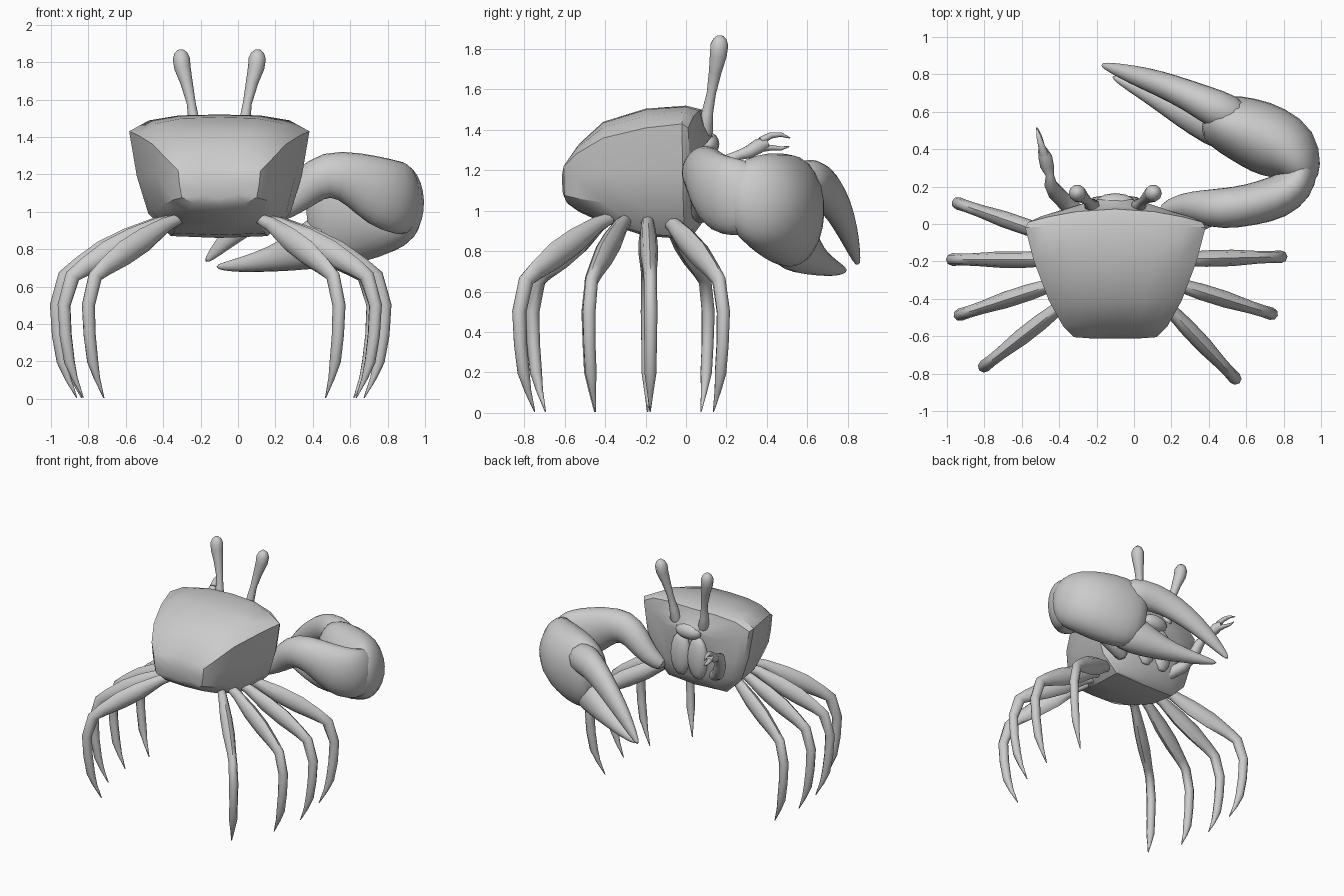
import bpy, bmesh
from math import sin, cos, pi
from mathutils import Vector

CX = -0.1  # body centre line


def finish(name, bm, subsurf=0, angle=0.7):
    bmesh.ops.recalc_face_normals(bm, faces=bm.faces)
    mesh = bpy.data.meshes.new(name)
    bm.to_mesh(mesh)
    bm.free()
    ob = bpy.data.objects.new(name, mesh)
    bpy.context.collection.objects.link(ob)
    bpy.ops.object.select_all(action='DESELECT')
    ob.select_set(True)
    bpy.context.view_layer.objects.active = ob
    bpy.ops.object.shade_smooth_by_angle(angle=angle)
    if subsurf:
        mod = ob.modifiers.new("smooth", 'SUBSURF')
        mod.levels = mod.render_levels = subsurf
    return ob


def loft(name, rings, subsurf=0, angle=0.7):
    """Skin a list of closed rings and cap both ends."""
    bm = bmesh.new()
    vr = [[bm.verts.new(p) for p in ring] for ring in rings]
    n = len(vr[0])
    for a, b in zip(vr, vr[1:]):
        for i in range(n):
            j = (i + 1) % n
            bm.faces.new((a[i], a[j], b[j], b[i]))
    bm.faces.new(vr[0])
    bm.faces.new(vr[-1])
    return finish(name, bm, subsurf, angle)


def tube(name, stations, ref, sides=8, subsurf=0):
    """Stations are (x, y, z, radius along ref, radius across ref)."""
    pts = [Vector(s[:3]) for s in stations]
    rings = []
    for i, s in enumerate(stations):
        t = (pts[min(i + 1, len(pts) - 1)] - pts[max(i - 1, 0)]).normalized()
        u = (Vector(ref) - t * t.dot(Vector(ref))).normalized()
        v = t.cross(u)
        rings.append([pts[i] + u * s[3] * cos(2 * pi * k / sides) + v * s[4] * sin(2 * pi * k / sides)
                      for k in range(sides)])
    return loft(name, rings, subsurf, angle=1.0)


def ball(name, loc, size):
    bm = bmesh.new()
    bmesh.ops.create_uvsphere(bm, u_segments=12, v_segments=8, radius=1)
    for v in bm.verts:
        v.co = Vector([v.co[i] * size[i] + loc[i] for i in range(3)])
    return finish(name, bm, angle=1.0)


# shell: sections along y
# (y, top z, edge z, bottom z, edge half width, lower half width, backward bow of the sides)
sections = [(-0.603, 1.19, 1.18, 1.07, 0.11, 0.10, 0.01), (-0.585, 1.24, 1.22, 1.035, 0.22, 0.20, 0.02),
            (-0.53, 1.33, 1.28, 0.995, 0.28, 0.25, 0.015), (-0.41, 1.44, 1.36, 0.94, 0.355, 0.30, 0),
            (-0.20, 1.505, 1.41, 0.875, 0.435, 0.36, 0), (0.0, 1.52, 1.43, 0.86, 0.482, 0.38, 0.02),
            (0.08, 1.50, 1.41, 0.87, 0.465, 0.36, 0.07), (0.10, 1.42, 1.36, 0.90, 0.40, 0.31, 0.06),
            (0.14, 1.37, 1.31, 0.98, 0.25, 0.21, 0.06)]
rings = []
for y, zt, ze, zb, w, wb, bow in sections:
    h = zt - zb
    half = [(0, zt), (0.45 * w, zt - 0.005), (0.78 * w, zt - 0.35 * (zt - ze)), (w, ze),
            (0.4 * wb + 0.6 * w, zb + 0.5 * h), (wb, zb + 0.2 * h), (0.68 * wb, zb + 0.01), (0, zb)]
    full = half + [(-x, z) for x, z in half[-2:0:-1]]
    rings.append([(CX + x, y - bow * (x / w) ** 2 - 0.06 * (y > 0) * max(0, 1.1 - z) / 0.24, z)
                  for x, z in full])
loft("shell", rings, angle=0.6)

# brow and mouth plates on the face
ball("brow", (CX, 0.11, 1.33), (0.11, 0.055, 0.06))
for s in (-1, 1):
    ball("mouth_plate", (CX + s * 0.075, 0.10, 1.13), (0.085, 0.05, 0.17))

# eyes on stalks
for s in (-1, 1):
    tube("eye_stalk", [(CX + s * x, y, z, r, r) for x, y, z, r in [
        (0.11, 0.08, 1.35, 0.03), (0.125, 0.095, 1.40, 0.042), (0.135, 0.105, 1.48, 0.03),
        (0.15, 0.125, 1.58, 0.024), (0.175, 0.145, 1.69, 0.033), (0.197, 0.16, 1.77, 0.044),
        (0.203, 0.165, 1.82, 0.046), (0.205, 0.168, 1.85, 0.034), (0.205, 0.168, 1.868, 0.012)]],
         (1, 0, 0), sides=10)

# walking legs: hip and farthest point seen from above
legs = [((-0.36, -0.09), (-0.94, 0.11)), ((-0.37, -0.19), (-0.97, -0.19)),
        ((-0.36, -0.30), (-0.93, -0.485)), ((-0.34, -0.40), (-0.80, -0.76)),
        ((0.16, -0.09), (0.72, 0.185)), ((0.17, -0.19), (0.785, -0.175)),
        ((0.16, -0.30), (0.735, -0.48)), ((0.14, -0.40), (0.54, -0.825))]
# fraction outward, z, side radius, vertical radius
leg_shape = [(-0.05, 0.96, 0.03, 0.03), (0.10, 0.93, 0.034, 0.042), (0.35, 0.85, 0.044, 0.066),
             (0.58, 0.78, 0.044, 0.068), (0.80, 0.705, 0.034, 0.05), (0.92, 0.655, 0.032, 0.042),
             (1.0, 0.50, 0.034, 0.036), (0.985, 0.34, 0.031, 0.034), (0.95, 0.20, 0.03, 0.03),
             (0.90, 0.11, 0.017, 0.017), (0.82, 0.005, 0.003, 0.003)]
for hip, out in legs:
    a, b = Vector(hip), Vector(out)
    d = b - a
    tube("walking_leg", [(*(a + d * f), z, rs, rv) for f, z, rs, rv in leg_shape], (-d.y, d.x, 0))

# large claw: arm, palm, fixed finger, moving finger
UP = (0, 0, 1)
tube("large_claw_arm", [(0.14, 0.06, 0.96, 0.05, 0.05), (0.26, 0.10, 1.03, 0.075, 0.07),
                        (0.36, 0.09, 1.13, 0.11, 0.095), (0.47, 0.08, 1.21, 0.13, 0.115),
                        (0.62, 0.10, 1.18, 0.15, 0.115), (0.77, 0.14, 1.10, 0.20, 0.125),
                        (0.87, 0.21, 1.07, 0.205, 0.11), (0.89, 0.29, 1.06, 0.19, 0.10),
                        (0.88, 0.36, 1.05, 0.17, 0.09)],
     UP, 12, 1)
tube("large_claw_palm", [(0.89, 0.21, 1.06, 0.13, 0.08), (0.895, 0.28, 1.06, 0.21, 0.12),
                         (0.85, 0.375, 1.05, 0.25, 0.185), (0.72, 0.45, 1.02, 0.28, 0.205),
                         (0.58, 0.51, 1.00, 0.295, 0.185), (0.46, 0.55, 0.98, 0.275, 0.155),
                         (0.38, 0.58, 0.97, 0.19, 0.10)], UP, 12, 1)
tube("large_claw_fixed_finger", [(0.58, 0.48, 0.90, 0.17, 0.14), (0.42, 0.54, 0.83, 0.15, 0.13),
                                 (0.26, 0.61, 0.765, 0.09, 0.095), (0.10, 0.69, 0.73, 0.057, 0.06),
                                 (-0.03, 0.75, 0.71, 0.035, 0.037), (-0.12, 0.79, 0.705, 0.012, 0.012)],
     UP, 10, 1)
tube("large_claw_moving_finger", [(0.58, 0.55, 1.12, 0.13, 0.12), (0.43, 0.62, 1.15, 0.125, 0.11),
                                  (0.29, 0.69, 1.11, 0.11, 0.085), (0.13, 0.755, 1.01, 0.09, 0.072),
                                  (-0.01, 0.80, 0.90, 0.065, 0.054), (-0.12, 0.835, 0.79, 0.037, 0.03),
                                  (-0.175, 0.852, 0.73, 0.012, 0.012)], UP, 10, 1)

# small claw
SIDE = (1, 0, 0)
tube("small_claw_arm", [(-0.28, 0.04, 1.00, 0.045, 0.045), (-0.36, 0.11, 1.06, 0.045, 0.045),
                        (-0.42, 0.17, 1.16, 0.045, 0.04), (-0.445, 0.21, 1.25, 0.035, 0.035),
                        (-0.45, 0.26, 1.275, 0.022, 0.025), (-0.465, 0.31, 1.29, 0.037, 0.033),
                        (-0.475, 0.36, 1.32, 0.037, 0.038), (-0.49, 0.40, 1.335, 0.024, 0.028)],
     SIDE, 10)
tube("small_claw_upper_finger", [(-0.48, 0.37, 1.345, 0.025, 0.02), (-0.495, 0.42, 1.373, 0.018, 0.016),
                                 (-0.51, 0.47, 1.377, 0.012, 0.011), (-0.52, 0.515, 1.36, 0.003, 0.003)], SIDE)
tube("small_claw_lower_finger", [(-0.48, 0.37, 1.31, 0.025, 0.02), (-0.495, 0.42, 1.312, 0.018, 0.014),
                                 (-0.505, 0.47, 1.308, 0.012, 0.01), (-0.515, 0.51, 1.318, 0.003, 0.003)], SIDE)
